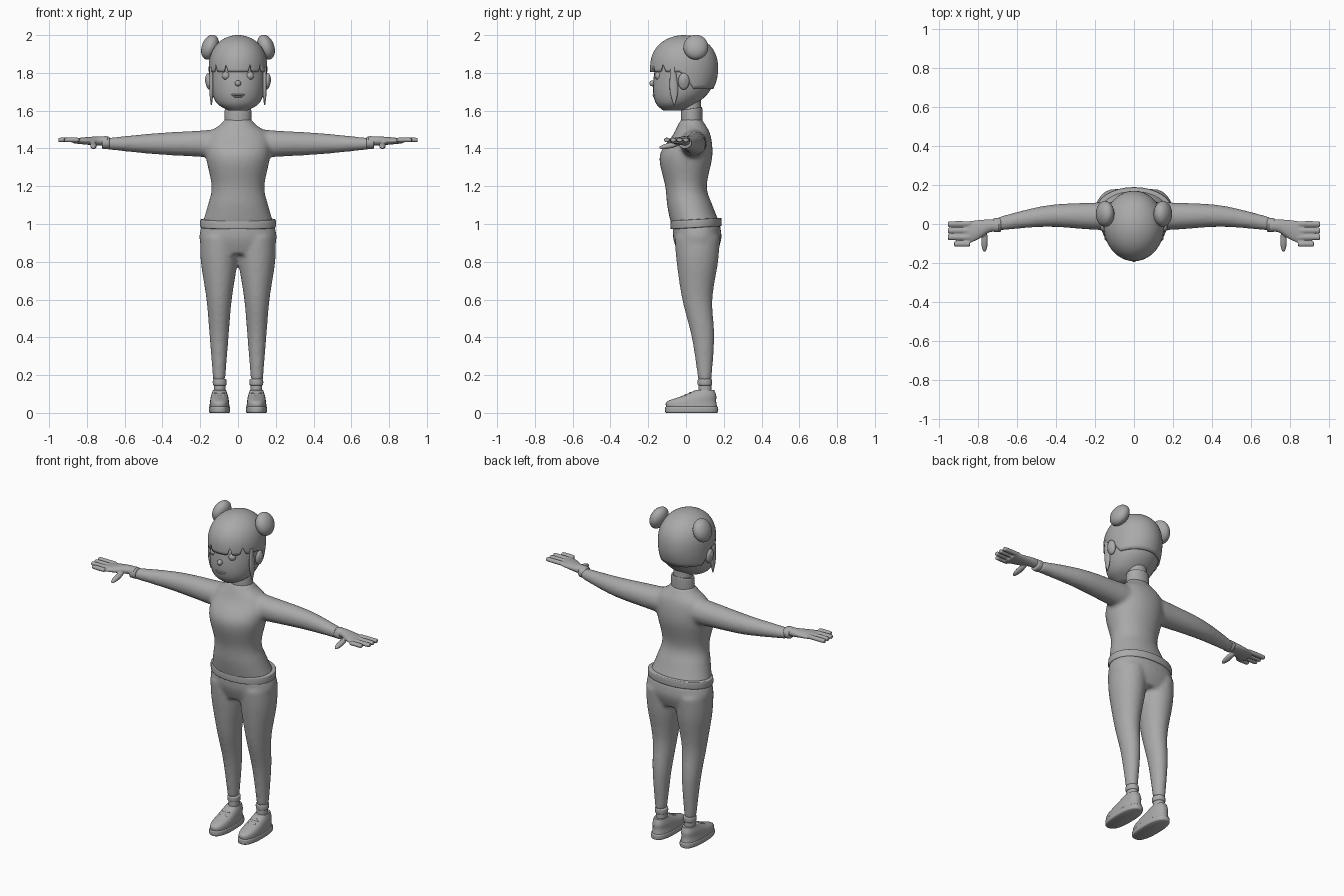
import bpy, bmesh, math
from mathutils import Matrix, Vector, Euler

if "Cube" in bpy.data.objects:
    bpy.data.objects.remove(bpy.data.objects["Cube"], do_unlink=True)

tone = 0.4
grey = bpy.data.materials.new("plain_grey")
grey.use_nodes = True
grey.diffuse_color = (tone, tone, tone, 1)
grey.node_tree.nodes["Principled BSDF"].inputs["Base Color"].default_value = grey.diffuse_color


def catmull(p0, p1, p2, p3, t):
    return [b + (t * (c - a) + t * t * (2 * a - 5 * b + 4 * c - d)
                 + t ** 3 * (3 * b - a - 3 * c + d)) / 2 for a, b, c, d in zip(p0, p1, p2, p3)]


def rounded(angle, power):
    c = math.cos(angle)
    return math.copysign(abs(c) ** (2 / power), c)


def loft(bm, rings, axis="z", offset=0, side=1, power=2, tilt=0, steps=6, sides=32):
    """Closed smooth tube along x or z; a ring is (position, centre y, radius y, other radius)."""
    dense = []
    last = len(rings) - 1
    for i in range(last):
        near = [rings[min(max(i + k, 0), last)] for k in (-1, 0, 1, 2)]
        dense += [catmull(*near, j / steps) for j in range(steps)]
    dense.append(rings[last])
    loops = []
    for pos, mid, deep, wide in dense:
        loop = []
        for k in range(sides):
            angle = math.tau * k / sides
            dy = deep * rounded(angle - math.pi / 2, power)
            other = offset + wide * rounded(angle, power)
            x, z = (pos, other) if axis == "x" else (other, pos + tilt * dy)
            loop.append(bm.verts.new((x * side, mid + dy, z)))
        loops.append(loop)
    faces = [bm.faces.new(loops[0]), bm.faces.new(loops[-1])] + skin(bm, loops)
    bmesh.ops.recalc_face_normals(bm, faces=faces)


def skin(bm, loops):
    return [bm.faces.new((low[k - 1], low[k], high[k], high[k - 1]))
            for low, high in zip(loops, loops[1:]) for k in range(len(low))]


def band(bm, start, end, mid, deep, wide, lip=.006, **shape):
    """Straight tube with rounded rims."""
    loft(bm, [(start, mid, deep - lip, wide - lip), (start + lip, mid, deep, wide),
              (end - lip, mid, deep, wide), (end, mid, deep - lip, wide - lip)], **shape)


def ball(bm, centre, radii, lean=0, pitch=0):
    matrix = Matrix.LocRotScale(Vector(centre), Euler((pitch, lean, 0)), Vector(radii))
    bmesh.ops.create_uvsphere(bm, u_segments=32, v_segments=18, radius=1, matrix=matrix)


def finish(bm, name, mirror=False, voxel=0, soften=0, thickness=0):
    mesh = bpy.data.meshes.new(name)
    bm.to_mesh(mesh)
    bm.free()
    part = bpy.data.objects.new(name, mesh)
    bpy.context.collection.objects.link(part)
    mesh.materials.append(grey)
    bpy.ops.object.select_all(action="DESELECT")
    part.select_set(True)
    bpy.context.view_layer.objects.active = part
    bpy.ops.object.shade_smooth_by_angle(angle=math.radians(40))
    if thickness:
        solid = part.modifiers.new("thickness", "SOLIDIFY")
        solid.thickness, solid.offset = thickness, -1
    if voxel:
        blend = part.modifiers.new("blend", "REMESH")
        blend.mode, blend.voxel_size, blend.use_smooth_shade = "VOXEL", voxel, True
        smooth = part.modifiers.new("soften", "SMOOTH")
        smooth.factor, smooth.iterations = .5, soften
    if mirror:
        part.modifiers.new("mirror", "MIRROR").use_mirror_merge = False


def single(name, builder, *args, mirror=False, **shape):
    bm = bmesh.new()
    builder(bm, *args, **shape)
    finish(bm, name, mirror)


# Sweater: torso and sleeves blended together
bm = bmesh.new()
loft(bm, [(1, .05, .13, .19), (1.1, .02, .12, .16), (1.2, 0, .11, .14), (1.36, 0, .14, .17),
          (1.47, .03, .1, .16), (1.53, .03, .07, .09), (1.56, .03, .05, .07)], power=2.1)
for side in (1, -1):
    loft(bm, [(.05, .04, .07, .08), (.2, .04, .07, .07), (.45, .04, .055, .055), (.7, 0, .035, .03)],
         axis="x", offset=1.425, side=side)
finish(bm, "sweater", voxel=.011, soften=8)
single("sweater_hem", band, .98, 1.025, .053, .135, .2, power=2.1, tilt=.06)
single("collar", band, 1.53, 1.61, .03, .056, .07, tilt=.15)
single("sleeve_cuffs", band, .68, .72, -.005, .036, .032, axis="x", offset=1.43, mirror=True)

# Trousers: pelvis and legs blended together
bm = bmesh.new()
loft(bm, [(1, .055, .125, .19), (.92, .06, .127, .205), (.84, .06, .1, .17)], power=2.2)
for side in (1, -1):
    loft(bm, [(.93, .06, .12, .1), (.8, .06, .11, .097), (.6, .06, .08, .067), (.4, .09, .06, .05),
              (.17, .1, .035, .032)], offset=.1, side=side)
finish(bm, "trousers", voxel=.011, soften=6)
single("trouser_cuffs", band, .145, .18, .1, .038, .036, offset=.097, mirror=True)
single("ankles", band, .08, .16, .1, .034, .03, offset=.097, mirror=True)

# Shoes: sole, upper and laces
single("shoe_soles", band, 0, .034, .03, .14, .056, offset=.098, power=2.5, mirror=True)
single("shoe_uppers", loft, [(.03, .03, .135, .053), (.06, .03, .13, .05), (.09, .07, .09, .045),
                             (.12, .1, .05, .035)], offset=.098, power=2.4, mirror=True)
bm = bmesh.new()
for i in range(3):
    ball(bm, (.098, .026 * i - .03, .08 + .012 * i), (.028, .009, .006), pitch=.5)
finish(bm, "shoe_laces", mirror=True)

# Hands: palm, fingers and thumb blended together
bm = bmesh.new()
loft(bm, [(.69, -.01, .03, .025), (.74, -.01, .033, .024), (.8, -.03, .05, .02),
          (.87, -.05, .06, .013)], axis="x", offset=1.44)
for finger in range(4):
    tip = .92 if finger == 3 else .95
    band(bm, .84, tip, -.034 * finger, .014, .012, axis="x", offset=1.445, sides=16)
ball(bm, (.765, -.085, 1.415), (.017, .06, .015), pitch=.2)
finish(bm, "hands", mirror=True, voxel=.0045, soften=2)

# Head, neck and face
single("neck", band, 1.53, 1.68, .03, .048, .054)
single("head", loft, [(1.6, -.07, .05, .05), (1.64, -.05, .11, .113), (1.72, -.02, .155, .143),
                      (1.85, 0, .16, .145), (1.92, 0, .13, .12), (1.96, 0, .07, .06)])
bm = bmesh.new()
ball(bm, (.155, -.012, 1.755), (.017, .03, .044), lean=.1)
ball(bm, (.166, -.014, 1.757), (.008, .017, .027), lean=.1)
finish(bm, "ears", mirror=True)
single("eyes", ball, (.063, -.146, 1.785), (.022, .02, .022), mirror=True)
single("nose", ball, (0, -.177, 1.745), (.016, .017, .016))
single("upper_lip", ball, (0, -.168, 1.684), (.036, .009, .006))
single("lower_lip", ball, (0, -.166, 1.675), (.027, .009, .006))


# Hair cap with a notched fringe and a lower hem behind the ears
def hem(x, y):
    if y > -.05:
        drop = min(max((y + .03) / .08, 0), 1)
        return 1.805 - .09 * drop
    notch = min(abs(abs(x) - .065), abs(abs(x) - .12))
    return 1.805 + max(0, .045 - 4 * notch)


bm = bmesh.new()
columns, rows, brow, crown = 144, 20, 1.82, 2
loops = []
for row in range(rows):
    loop = []
    for k in range(columns):
        angle = math.tau * k / columns
        x, y = .155 * math.cos(angle), .18 * math.sin(angle)
        low = hem(x, y - .01)
        z = low + (crown - low) * math.sin(math.pi / 2 * row / rows)
        below = max(0, brow - z) ** 2
        dome = math.sqrt(1 - (max(0, z - brow) / (crown - brow)) ** 2.4)
        loop.append(bm.verts.new((x * (dome - 4 * below), y * (dome - 13 * below) - .01, z)))
    loops.append(loop)
skin(bm, loops)
bm.faces.new(loops[-1])
finish(bm, "hair_cap", thickness=.012)
single("hair_buns", ball, (.148, .052, 1.936), (.044, .066, .068), lean=-.35, mirror=True)
single("side_locks", loft, [(1.63, -.062, .003, .003), (1.71, -.064, .022, .011),
                            (1.83, -.07, .013, .009)], offset=.141, sides=20, mirror=True)
